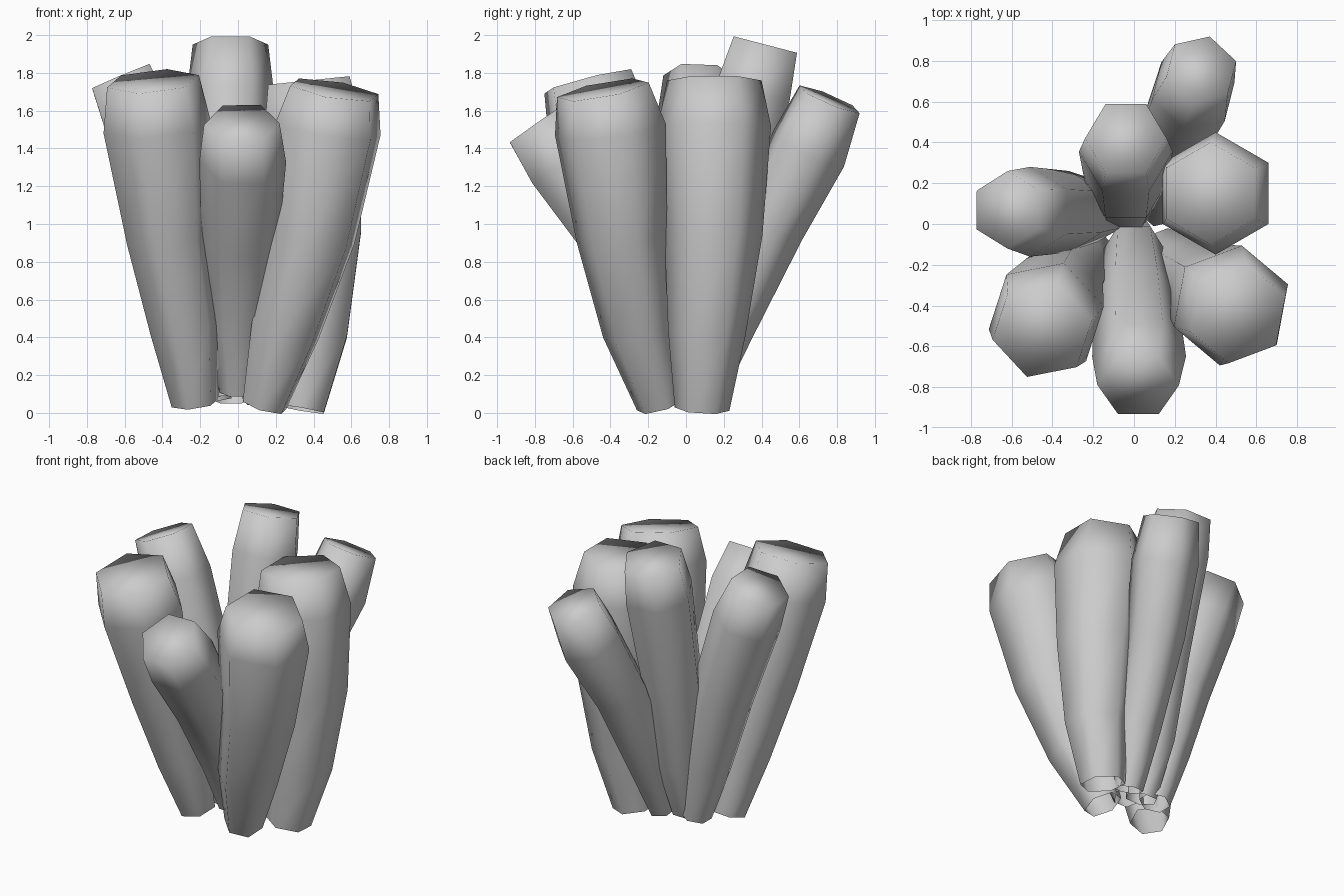
import bpy, bmesh, math
from mathutils import Vector

# Each tube: name, hexagon rotation in degrees, then (x, y, z, radius) from base to tip
TUBES = [
    ("back_tube", 0, [(-.035, .03, .07, .105), (-.04, .12, .45, .16), (-.04, .20, 1.0, .20),
                      (-.04, .355, 1.70, .23), (-.04, .42, 1.95, .20)]),
    ("back_right_tube", 15, [(.12, .08, .06, .10), (.15, .21, .45, .155), (.20, .45, 1.0, .19),
                             (.29, .65, 1.40, .215), (.33, .76, 1.66, .18)]),
    ("right_tube", 30, [(.33, .085, .02, .145), (.40, .11, .42, .205), (.425, .145, .95, .26),
                        (.40, .15, 1.52, .30), (.375, .15, 1.76, .25)]),
    ("front_right_tube", 20, [(.14, -.14, .04, .125), (.25, -.25, .43, .195), (.39, -.34, .93, .245),
                              (.475, -.40, 1.50, .30), (.51, -.44, 1.71, .25)]),
    ("front_tube", 0, [(0, -.05, .11, .10), (0, -.14, .45, .16), (.01, -.37, .92, .205),
                       (.025, -.65, 1.33, .23), (.02, -.79, 1.53, .20)]),
    ("front_left_tube", 12, [(-.23, -.12, .05, .125), (-.28, -.22, .45, .19), (-.37, -.33, .93, .225),
                             (-.43, -.46, 1.52, .29), (-.45, -.52, 1.755, .25)]),
    ("left_tube", 30, [(-.12, .06, .06, .10), (-.20, .06, .45, .16), (-.32, .06, .95, .20),
                       (-.51, .06, 1.52, .22), (-.62, .07, 1.78, .19)]),
]


def tube(name, turn, path):
    pts = [Vector(p[:3]) for p in path]
    bm = bmesh.new()
    rings = []
    for i, (p, row) in enumerate(zip(pts, path)):
        # tilt each hexagonal ring along the local direction of the path
        d = pts[min(i + 1, len(pts) - 1)] - pts[max(i - 1, 0)]
        q = Vector((0, 0, 1)).rotation_difference(d)
        ring = []
        for k in range(6):
            a = math.radians(turn + 60 * k)
            ring.append(bm.verts.new(p + q @ Vector((math.cos(a), math.sin(a), 0)) * row[3]))
        rings.append(ring)
    for lo, hi in zip(rings, rings[1:]):
        for k in range(6):
            j = (k + 1) % 6
            bm.faces.new((lo[k], lo[j], hi[j], hi[k]))
    bm.faces.new(rings[-1])  # closed tip, open base
    for f in bm.faces:
        f.smooth = True
    me = bpy.data.meshes.new(name)
    bm.to_mesh(me)
    bm.free()
    bpy.context.collection.objects.link(bpy.data.objects.new(name, me))


for spec in TUBES:
    tube(*spec)
